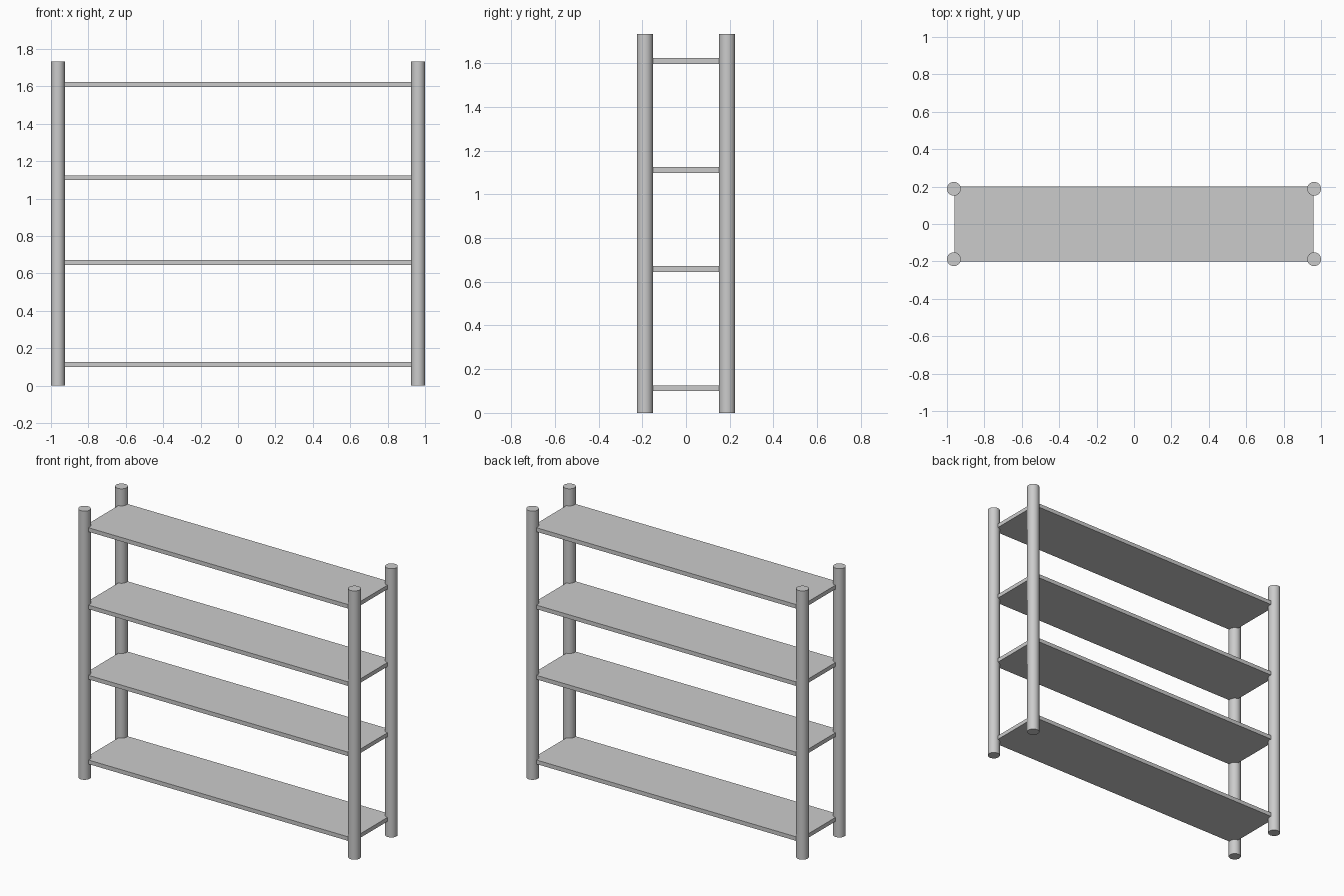
import bpy

if "Cube" in bpy.data.objects:
    bpy.data.objects.remove(bpy.data.objects["Cube"])

POST_R, POST_H = 0.037, 1.733
POST_X, POST_Y = 0.963, 0.188
SHELF_X, SHELF_Y, SHELF_T = 0.96, 0.2, 0.026
SHELF_TOPS = (0.125, 0.671, 1.124, 1.623)


def add_post(name, x, y):
    bpy.ops.mesh.primitive_cylinder_add(vertices=32, radius=POST_R, depth=POST_H,
                                        location=(x, y, POST_H / 2))
    bpy.context.object.name = name
    bpy.ops.object.shade_smooth_by_angle()


def add_shelf(name, top):
    bpy.ops.mesh.primitive_cube_add(size=1, location=(0, 0, top - SHELF_T / 2))
    shelf = bpy.context.object
    shelf.name = name
    shelf.scale = (2 * SHELF_X, 2 * SHELF_Y, SHELF_T)
    bpy.ops.object.transform_apply(location=False, rotation=False, scale=True)


# Four round corner posts
for side, sx in (("left", -1), ("right", 1)):
    for end, sy in (("front", -1), ("back", 1)):
        add_post(f"{end}_{side}_post", sx * POST_X, sy * POST_Y)

# Four thin shelf boards, running into the posts
for i, top in enumerate(SHELF_TOPS, 1):
    add_shelf(f"shelf_{i}", top)
